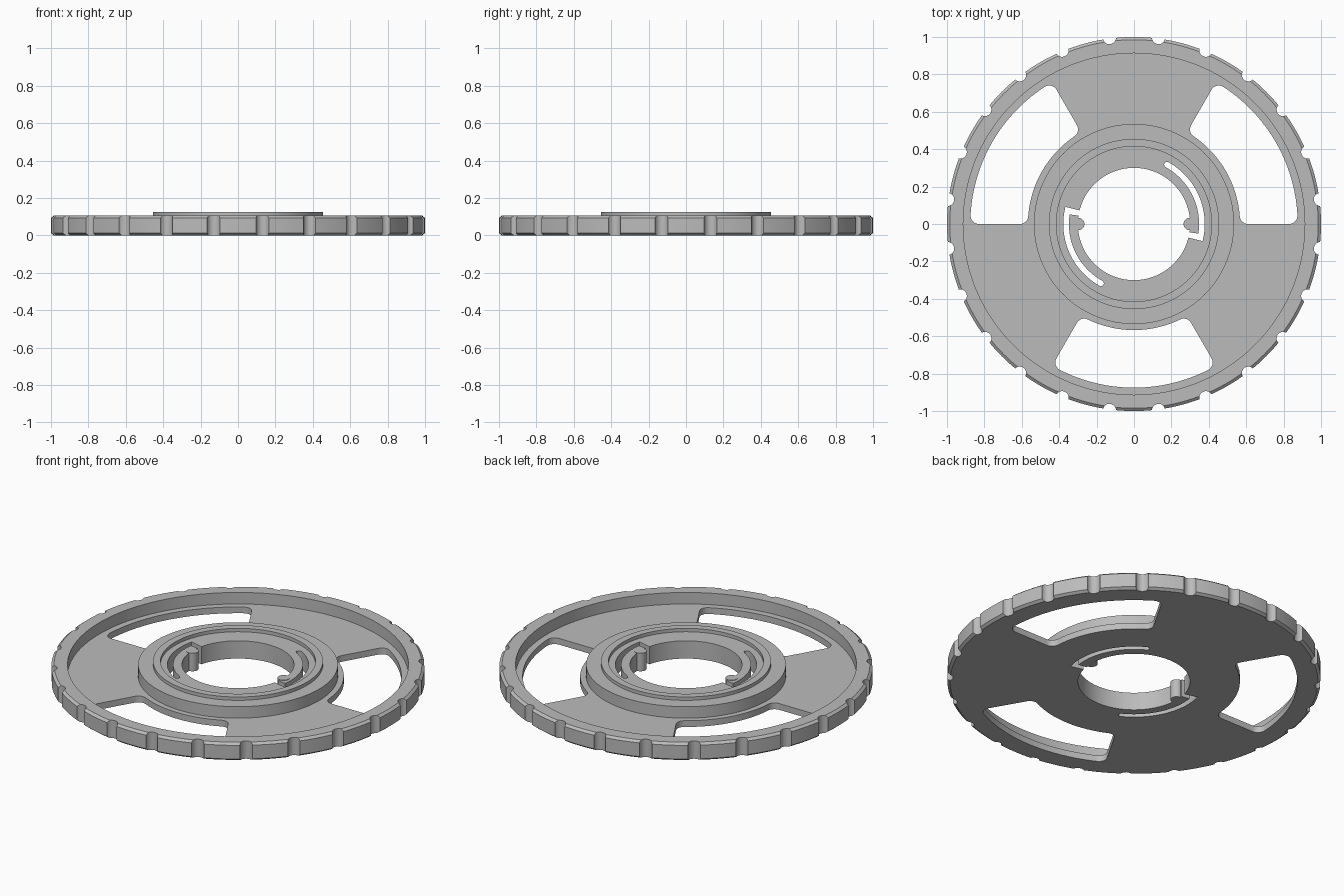
import bpy, bmesh
from math import sin, cos, asin, pi, radians

cube = bpy.data.objects.get("Cube")
if cube:
    bpy.data.objects.remove(cube)

grey = bpy.data.materials.new("light grey plastic")
grey.use_nodes = True
grey.diffuse_color = (0.5, 0.5, 0.5, 1)
grey.node_tree.nodes["Principled BSDF"].inputs["Base Color"].default_value = (0.5, 0.5, 0.5, 1)


def polar(r, a):
    return (r * cos(a), r * sin(a))


def arc(r, a0, a1, n, centre=(0, 0)):
    return [(centre[0] + r * cos(a0 + (a1 - a0) * i / n),
             centre[1] + r * sin(a0 + (a1 - a0) * i / n)) for i in range(n + 1)]


def prism(bm, outline, z0, z1):
    low = [bm.verts.new((x, y, z0)) for x, y in outline]
    high = [bm.verts.new((x, y, z1)) for x, y in outline]
    bm.faces.new(low)
    bm.faces.new(high)
    for i in range(len(low)):
        j = (i + 1) % len(low)
        bm.faces.new((low[i], low[j], high[j], high[i]))


def finish(bm, name):
    bmesh.ops.recalc_face_normals(bm, faces=bm.faces)
    mesh = bpy.data.meshes.new(name)
    bm.to_mesh(mesh)
    bm.free()
    mesh.materials.append(grey)
    ob = bpy.data.objects.new(name, mesh)
    bpy.context.collection.objects.link(ob)
    return ob


def smooth(ob):
    bpy.ops.object.select_all(action='DESELECT')
    ob.select_set(True)
    bpy.context.view_layer.objects.active = ob
    bpy.ops.object.shade_smooth_by_angle(angle=radians(25))


# Flange: rim, thin web, raised hub and lip turned from one profile
profile = [(0.3, 0), (0.985, 0), (1, 0.012), (1, 0.093), (0.985, 0.105),
           (0.913, 0.105), (0.913, 0.037), (0.535, 0.037), (0.535, 0.105),
           (0.455, 0.105), (0.455, 0.125), (0.415, 0.125), (0.415, 0.105), (0.3, 0.105)]
SEG = 192
bm = bmesh.new()
rings = []
for s in range(SEG):
    a = 2 * pi * s / SEG
    rings.append([bm.verts.new((*polar(r, a), z)) for r, z in profile])
for s in range(SEG):
    p, q = rings[s], rings[(s + 1) % SEG]
    for i in range(len(profile)):
        j = (i + 1) % len(profile)
        bm.faces.new((p[i], q[i], q[j], p[j]))
flange = finish(bm, "spool_flange")

bm = bmesh.new()


# Three windows with rounded corners
def window(a0, a1, r0=0.567, r1=0.875, f=0.045):
    ri, ro = r0 + f, r1 - f
    di, do = asin(f / ri), asin(f / ro)
    return (arc(r1, a0 + do, a1 - do, 32)
            + arc(f, a1 - do, a1 + pi / 2, 8, polar(ro, a1 - do))
            + arc(f, a1 + pi / 2, a1 - di + pi, 8, polar(ri, a1 - di))
            + arc(r0, a1 - di, a0 + di, 32)[1:-1]
            + arc(f, a0 + di + pi, a0 + 1.5 * pi, 8, polar(ri, a0 + di))
            + arc(f, a0 - pi / 2, a0 + do, 8, polar(ro, a0 + do))[:-1])


for start in (0, 120, 240):
    prism(bm, window(radians(start), radians(start + 60)), -0.1, 0.3)

# Grip notches around the rim
for i in range(24):
    prism(bm, arc(0.035, 0, 2 * pi, 20, polar(1.005, radians(7.5 + 15 * i)))[:-1], -0.1, 0.3)

# Curved slots that free two snap fingers
for turn in (0, pi):
    tip, gap, end = turn + radians(-8.5), turn + radians(-14), turn + radians(61)
    slot = (arc(0.378, gap, end, 40)
            + arc(0.015, end, end + pi, 6, polar(0.363, end))[1:-1]
            + arc(0.348, end, tip, 40)
            + [polar(0.25, tip), polar(0.25, gap)])
    prism(bm, slot, -0.1, 0.3)
cutter = finish(bm, "opening_cutter")
cutter.hide_render = True

cut = flange.modifiers.new("openings", 'BOOLEAN')
cut.operation = 'DIFFERENCE'
cut.solver = 'EXACT'
cut.object = cutter
bpy.context.view_layer.objects.active = flange
bpy.ops.object.modifier_apply(modifier=cut.name)
bpy.data.objects.remove(cutter)
smooth(flange)

# Round catches on the snap fingers
for side, x in (("left", 0.298), ("right", -0.298)):
    bm = bmesh.new()
    prism(bm, arc(0.033, 0, 2 * pi, 32, (x, 0))[:-1], 0, 0.107)
    smooth(finish(bm, side + "_snap_catch"))
